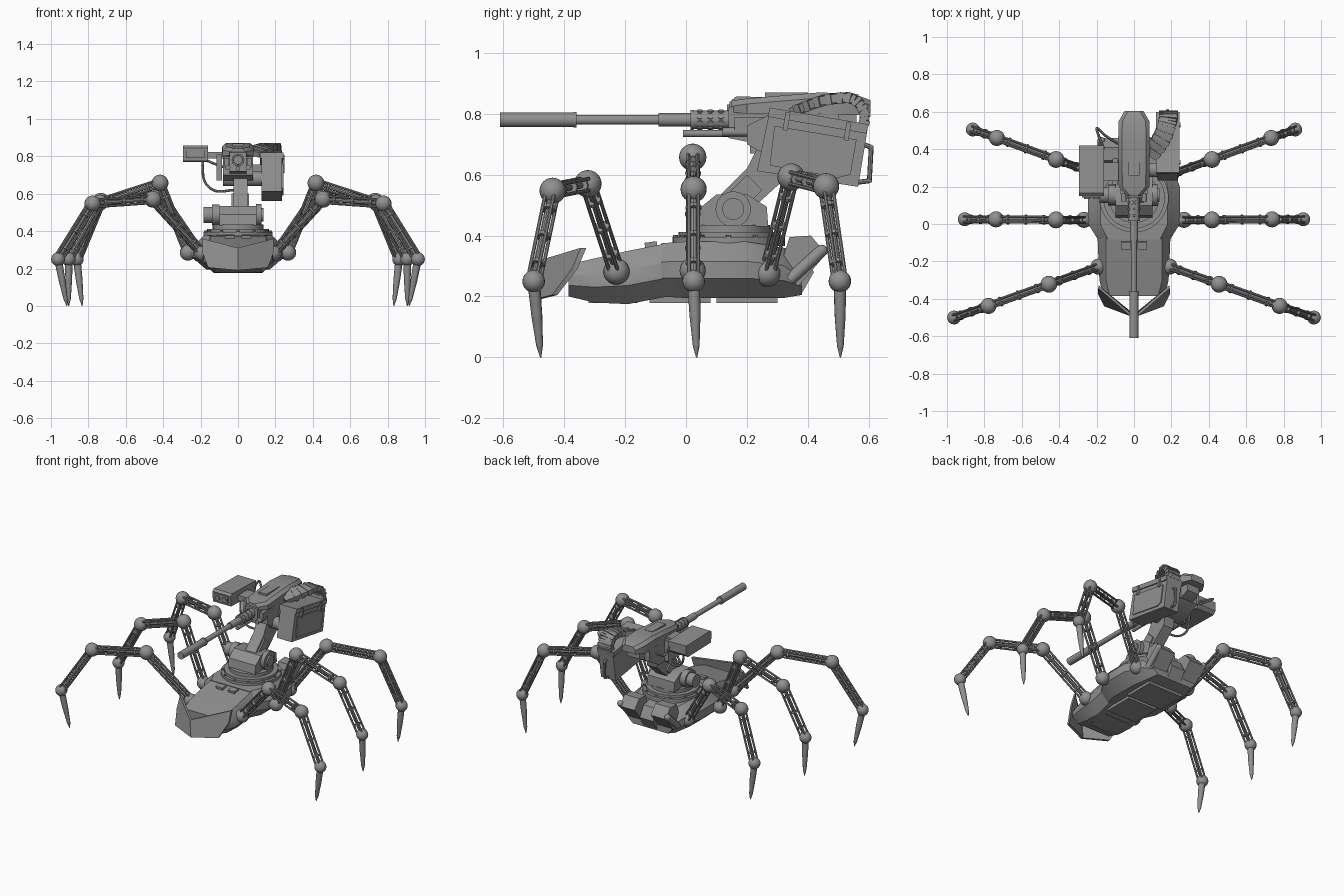
import bpy, bmesh, math
from mathutils import Vector, Matrix, Euler

if "Cube" in bpy.data.objects:
    bpy.data.objects.remove(bpy.data.objects["Cube"])

grey = bpy.data.materials.new("gunmetal_grey")
grey.use_nodes = True
grey.diffuse_color = (0.28, 0.28, 0.28, 1)
grey.node_tree.nodes["Principled BSDF"].inputs["Base Color"].default_value = (0.28, 0.28, 0.28, 1)


class Part:
    """Collects primitives into one named object."""
    def __init__(self, name):
        self.name, self.bm = name, bmesh.new()

    def __enter__(self):
        return self

    def __exit__(self, *_):
        bm = self.bm
        bmesh.ops.recalc_face_normals(bm, faces=bm.faces)
        for f in bm.faces:
            f.smooth = True
        for e in bm.edges:
            e.smooth = len(e.link_faces) == 2 and e.calc_face_angle(0) < 0.6
        me = bpy.data.meshes.new(self.name)
        bm.to_mesh(me)
        bm.free()
        me.materials.append(grey)
        bpy.context.collection.objects.link(bpy.data.objects.new(self.name, me))

    def tube(self, a, b, r, r2=None, seg=16):
        a, b = Vector(a), Vector(b)
        d = b - a
        m = Matrix.Translation((a + b) / 2) @ d.to_track_quat('Z', 'Y').to_matrix().to_4x4()
        bmesh.ops.create_cone(self.bm, cap_ends=True, segments=seg, radius1=r,
                              radius2=r if r2 is None else r2, depth=d.length, matrix=m)

    def ball(self, c, r):
        bmesh.ops.create_uvsphere(self.bm, u_segments=20, v_segments=12, radius=r,
                                  matrix=Matrix.Translation(c))

    def box(self, c, size, rot=None):
        r = rot if rot is not None else Matrix.Identity(4)
        bmesh.ops.create_cube(self.bm, size=1, matrix=Matrix.Translation(c) @ r @ Matrix.Diagonal((*size, 1)))

    def loft(self, rings):
        loops = [[self.bm.verts.new(p) for p in ring] for ring in rings]
        n = len(loops[0])
        for p, q in zip(loops, loops[1:]):
            for i in range(n):
                self.bm.faces.new((p[i], p[(i + 1) % n], q[(i + 1) % n], q[i]))
        self.bm.faces.new(loops[0])
        self.bm.faces.new(loops[-1])

    def side_profile(self, x0, x1, pts):
        self.loft([[(x, y, z) for y, z in pts] for x in (x0, x1)])

    def wire(self, pts, r):
        for a, b in zip(pts, pts[1:]):
            self.tube(a, b, r, seg=8)
            self.ball(b, r)


def smooth_path(pts, steps):
    """Catmull-Rom points through a short path."""
    p = [Vector(v) for v in pts]
    p = [p[0] * 2 - p[1]] + p + [p[-1] * 2 - p[-2]]
    out = []
    for a, b, c, d in zip(p, p[1:], p[2:], p[3:]):
        for i in range(steps):
            t = i / steps
            out.append((b * 2 + (c - a) * t + (a * 2 - b * 5 + c * 4 - d) * t ** 2
                        + (b * 3 - a - c * 3 + d) * t ** 3) / 2)
    return out + [p[-2]]


def hull_ring(y, w, top, bottom, zb, zt):
    h = zt - zb
    half = [(top, zt), (w, zt - .35 * h), (w, zb + .35 * h), (bottom, zb)]
    return [(x, y, z) for x, z in half] + [(-x, y, z) for x, z in reversed(half)]


# Hull: narrow front and wide rear
with Part("front_hull") as p:
    p.loft([hull_ring(-.385, .165, .13, .12, .20, .305), hull_ring(-.30, .185, .15, .13, .18, .325),
            hull_ring(-.19, .19, .15, .13, .175, .35), hull_ring(-.06, .195, .15, .14, .20, .375)])
with Part("rear_hull") as p:
    p.loft([hull_ring(-.08, .195, .14, .14, .20, .375), hull_ring(.0, .245, .18, .17, .195, .38),
            hull_ring(.2, .245, .18, .17, .195, .38), hull_ring(.32, .20, .15, .15, .195, .36),
            hull_ring(.38, .16, .11, .13, .205, .29)])
with Part("belly_plates") as p:
    for y, length, w in ((-.24, .16, .18), (-.02, .2, .22), (.2, .2, .26)):
        p.box((0, y, .193), (w, length, .03))
with Part("deck_hatches") as p:
    for s in (-1, 1):
        p.box((s * .045, -.115, .368), (.05, .04, .022), Euler((.14, 0, 0)).to_matrix().to_4x4())

# Wedge shield on the nose
with Part("nose_shield") as p:
    outline = [(0, -.51, .31), (.19, -.345, .36), (.192, -.375, .29), (.16, -.44, .205), (0, -.5, .19)]
    for s in (-1, 1):
        p.loft([[(s * x, y + d, z) for x, y, z in outline] for d in (0, .018)])

# Raised pods and pipes on the tail
with Part("tail_pods") as p:
    for s in (-1, 1):
        p.side_profile(s * .06, s * .17, [(.30, .27), (.34, .395), (.41, .40), (.46, .34), (.37, .235)])
        p.tube((s * .175, .34, .255), (s * .175, .445, .35), .02)
        p.ball((s * .175, .445, .35), .02)
    p.side_profile(-.05, .05, [(.30, .22), (.32, .36), (.38, .35), (.42, .28), (.38, .21)])


def strut(p, a, b):
    """Bundle of rods around a core, held by collars."""
    a, b = Vector(a), Vector(b)
    d = (b - a).normalized()
    u = d.cross(Vector((0, 0, 1))).normalized()
    v = d.cross(u)
    for i in (-1, 1):
        for j in (-1, 1):
            o = u * i * .015 + v * j * .019
            p.tube(a + o, b + o, .0065, seg=8)
    p.tube(a, b, .011, seg=8)
    for t in (.2, .5, .8):
        c = a.lerp(b, t)
        p.tube(c - d * .006, c + d * .006, .026, seg=8)


# Legs: hip, upper knee, lower knee, ankle, tip
legs = {
    "front": [(.19, -.228, .282), (.455, -.322, .57), (.778, -.438, .547), (.962, -.5, .25), (.915, -.477, 0)],
    "middle": [(.268, .022, .285), (.417, .022, .657), (.738, .025, .552), (.905, .025, .25), (.905, .035, 0)],
    "rear": [(.2, .267, .275), (.417, .345, .592), (.733, .46, .562), (.862, .505, .25), (.833, .507, 0)]}
for place, joints in legs.items():
    for side, s in (("left", 1), ("right", -1)):
        j = [Vector((s * x, y, z)) for x, y, z in joints]
        tag = f"{side}_{place}_leg_"
        with Part(tag + "joints") as p:
            for c, r in zip(j, (.043, .045, .043, .037)):
                p.ball(c, r)
            p.tube(j[0], (j[0].x - s * .07, j[0].y, j[0].z), .035)
        with Part(tag + "struts") as p:
            for a, b in zip(j[:3], j[1:4]):
                strut(p, a, b)
        with Part(tag + "spike") as p:
            a, b = j[3], j[4]
            p.tube(a, a.lerp(b, .45), .021, .018, 12)
            p.tube(a.lerp(b, .45), a.lerp(b, .85), .018, .011, 12)
            p.tube(a.lerp(b, .85), b, .011, .002, 12)

# Turntable and pedestal
with Part("turret_ring") as p:
    p.tube((0, .14, .365), (0, .14, .395), .185, seg=40)
    p.tube((0, .14, .395), (0, .14, .412), .165, seg=40)
    p.tube((0, .14, .41), (0, .14, .435), .135, seg=40)
    for i in range(12):
        a = i * math.tau / 12
        p.tube((.175 * math.cos(a), .14 + .175 * math.sin(a), .39),
               (.175 * math.cos(a), .14 + .175 * math.sin(a), .402), .008, seg=8)
with Part("pedestal") as p:
    p.side_profile(-.10, .10, [(.035, .43), (.045, .49), (.10, .535), (.2, .535), (.265, .495), (.27, .43)])
    p.tube((-.185, .155, .487), (.11, .155, .487), .043, seg=24)
    p.tube((.095, .155, .487), (.125, .155, .487), .058, seg=24)
    p.tube((-.14, .155, .487), (-.10, .155, .487), .055, seg=24)
    p.tube((.12, .155, .487), (.135, .155, .487), .036, seg=24)

# Leaning support arm
with Part("support_arm") as p:
    p.side_profile(-.025, .05, [(.10, .52), (.2, .62), (.24, .70), (.36, .70), (.34, .60), (.23, .50)])
    p.side_profile(-.035, .06, [(.13, .53), (.20, .60), (.25, .55), (.2, .50)])
    p.tube((-.08, .29, .68), (.13, .29, .68), .04, seg=20)

# Gun
with Part("gun_barrel") as p:
    for y0, y1, r in ((-.61, -.365, .024), (-.365, -.09, .016), (-.09, .02, .022), (.02, .145, .03)):
        p.tube((0, y0, .78), (0, y1, .78), r, seg=24)
    p.tube((0, -.37, .78), (0, -.36, .78), .026, seg=24)
    p.tube((0, .015, .78), (0, .025, .78), .033, seg=24)
    p.tube((0, -.01, .735), (0, .16, .735), .012)
    # Shroud studs
    for y in (.045, .08, .115):
        for i in range(8):
            a = (i + .5) * math.tau / 8
            d = Vector((math.cos(a), 0, math.sin(a)))
            c = Vector((0, y, .78))
            p.tube(c + d * .025, c + d * .033, .01, seg=10)
with Part("gun_receiver") as p:
    p.side_profile(-.045, .045, [(.14, .72), (.14, .82), (.2, .835), (.56, .835), (.56, .75), (.45, .70), (.24, .70)])
    p.side_profile(-.08, .08, [(.20, .70), (.20, .76), (.28, .80), (.5, .80), (.5, .72), (.4, .66), (.27, .66)])
    for s in (-1, 1):
        p.box((s * .06, .24, .765), (.025, .16, .05))
        p.tube((s * .055, .12, .74), (s * .055, .3, .74), .014)
with Part("gun_cover") as p:
    rings = ((.15, .04, .805, .843), (.20, .082, .80, .85), (.44, .085, .80, .87),
             (.55, .082, .795, .865), (.605, .05, .80, .845))
    p.loft([[(w, y, zb), (w, y, zt - .018), (w - .02, y, zt), (-w + .02, y, zt), (-w, y, zt - .018), (-w, y, zb)]
            for y, w, zb, zt in rings])
    p.box((0, .33, .862), (.06, .14, .014))

# Ammunition box with lid, latches and handle
tilt = Euler((-.165, 0, 0)).to_matrix().to_4x4()
with Part("ammo_box") as p:
    p.side_profile(.125, .235, [(.275, .81), (.597, .755), (.565, .56), (.233, .612)])
    p.side_profile(.118, .243, [(.275, .82), (.60, .765), (.592, .735), (.268, .79)])
    p.side_profile(.235, .242, [(.29, .76), (.56, .715), (.54, .60), (.5, .59), (.275, .63)])
    for y, z in ((.33, .775), (.53, .742)):
        p.box((.243, y, z), (.012, .016, .06), tilt)
    p.wire([(.18, .58, .7), (.18, .608, .69), (.18, .602, .58), (.18, .565, .575)], .008)
    p.box((.1, .38, .72), (.06, .12, .07))

# Segmented feed chute arching into the gun
with Part("feed_chute") as p:
    path = smooth_path([(.185, .56, .72), (.185, .588, .79), (.18, .55, .848), (.15, .46, .845), (.08, .37, .815)], 6)
    for i, (a, b) in enumerate(zip(path, path[1:])):
        d = b - a
        side = Vector((1, 0, 0))
        side = (side - d.normalized() * side.dot(d.normalized())).normalized()
        up = d.normalized().cross(side)
        rot = Matrix((side, d.normalized(), up)).transposed().to_4x4()
        k = .008 * (i % 2)
        p.box((a + b) / 2, (.10 - k, d.length * 1.15, .036 - k), rot)

# Sensor box, bracket and cables
with Part("sensor_box") as p:
    p.side_profile(-.295, -.16, [(.155, .775), (.15, .845), (.165, .857), (.42, .85), (.42, .79), (.40, .77)])
    p.box((-.228, .15, .815), (.10, .014, .05))
    p.tube((-.25, .135, .815), (-.25, .16, .815), .016)
    p.tube((-.20, .135, .815), (-.20, .16, .815), .016)
with Part("sensor_bracket") as p:
    p.box((-.125, .28, .805), (.10, .10, .035))
    p.box((-.10, .28, .74), (.03, .14, .14))
with Part("cables") as p:
    p.wire(smooth_path([(-.19, .3, .78), (-.18, .29, .67), (-.12, .27, .615), (-.02, .25, .62)], 6), .007)
    p.wire(smooth_path([(-.16, .40, .81), (-.2, .51, .80), (-.15, .47, .77), (-.07, .42, .74)], 6), .007)
